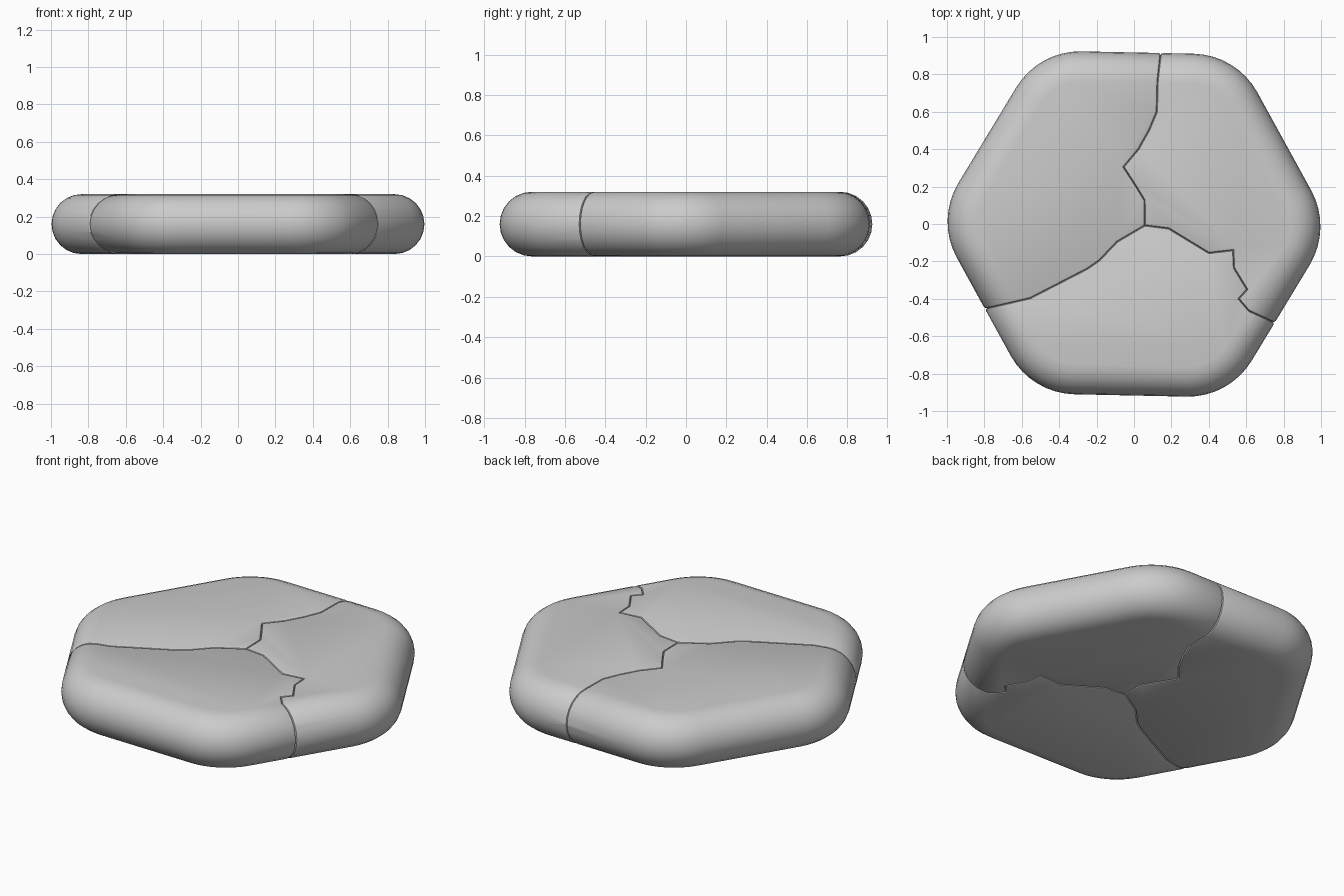
import bpy, bmesh
from math import sin, cos, pi, radians

if "Cube" in bpy.data.objects:
    bpy.data.objects.remove(bpy.data.objects["Cube"])

HEIGHT, APOTHEM, CORNER_R = 0.32, 0.917, 0.40
TURN = radians(-1.2)
EDGE_R = HEIGHT / 2

# Crack paths from the centre outwards past the rim
HUB = (0.058, -0.008)
NORTH = [HUB, (0.056, 0.128), (0.01, 0.203), (-0.056, 0.305), (0.024, 0.40), (0.08, 0.50),
         (0.122, 0.60), (0.126, 0.765), (0.143, 0.914), (0.17, 1.2)]
WEST = [HUB, (-0.09, -0.095), (-0.185, -0.195), (-0.25, -0.24), (-0.555, -0.397),
        (-0.79, -0.452), (-1.2, -0.548)]
EAST = [HUB, (0.185, -0.024), (0.40, -0.155), (0.53, -0.14), (0.535, -0.235), (0.605, -0.35),
        (0.56, -0.40), (0.615, -0.465), (0.735, -0.52), (1.2, -0.733)]


def new_object(name, bm):
    bmesh.ops.recalc_face_normals(bm, faces=bm.faces)
    mesh = bpy.data.meshes.new(name)
    bm.to_mesh(mesh)
    bm.free()
    ob = bpy.data.objects.new(name, mesh)
    bpy.context.collection.objects.link(ob)
    return ob


def hex_ring(inset, segs=8):
    """Hexagon with rounded corners, offset inwards."""
    pts, r, d = [], CORNER_R - inset, (APOTHEM - CORNER_R) / cos(pi / 6)
    for k in range(6):
        mid = TURN + k * pi / 3
        for i in range(segs + 1):
            a = mid + (i / segs - 0.5) * pi / 3
            pts.append((d * cos(mid) + r * cos(a), d * sin(mid) + r * sin(a)))
    return pts


def slab(name, layers=12):
    """Whole stone with a half-round rim."""
    bm = bmesh.new()
    rings = []
    for i in range(layers + 1):
        t = -pi / 2 + pi * i / layers
        z = EDGE_R + EDGE_R * sin(t)
        rings.append([bm.verts.new((x, y, z)) for x, y in hex_ring(EDGE_R * (1 - cos(t)))])
    n = len(rings[0])
    for lo, hi in zip(rings, rings[1:]):
        for i in range(n):
            j = (i + 1) % n
            bm.faces.new((lo[i], lo[j], hi[j], hi[i]))
    bm.faces.new(rings[0][::-1])
    bm.faces.new(rings[-1])
    return new_object(name, bm)


def sector(name, path_a, path_b, far):
    """Upright prism between two cracks."""
    bm = bmesh.new()
    outline = path_a + far + path_b[:0:-1]
    face = bm.faces.new([bm.verts.new((x, y, -0.5)) for x, y in outline])
    ext = bmesh.ops.extrude_face_region(bm, geom=[face])
    bmesh.ops.translate(bm, vec=(0, 0, 1.5),
                        verts=[v for v in ext["geom"] if isinstance(v, bmesh.types.BMVert)])
    return new_object(name, bm)


def stone_piece(name, path_a, path_b, far):
    """Cut one piece from the slab and soften its broken edges."""
    ob = slab(name)
    cutter = sector("cutter", path_a, path_b, far)
    mod = ob.modifiers.new("cut", "BOOLEAN")
    mod.operation, mod.solver, mod.object = "INTERSECT", "EXACT", cutter
    bm = bmesh.new()
    bm.from_object(ob, bpy.context.evaluated_depsgraph_get())
    ob.modifiers.clear()
    bpy.data.objects.remove(cutter)
    bmesh.ops.remove_doubles(bm, verts=bm.verts, dist=0.001)
    bm.normal_update()
    wall = {f for f in bm.faces if abs(f.normal.z) < 0.01}
    broken = [e for e in bm.edges if sum(f in wall for f in e.link_faces) == 1]
    bmesh.ops.bevel(bm, geom=broken, offset=0.013, segments=2, profile=0.5,
                    affect="EDGES", clamp_overlap=False)
    bm.to_mesh(ob.data)
    bm.free()
    bpy.context.view_layer.objects.active = ob
    ob.select_set(True)
    bpy.ops.object.shade_smooth_by_angle(angle=radians(35))
    ob.select_set(False)


# Three broken pieces of the stone
stone_piece("stone_left", NORTH, WEST, [(-1.3, 1.2)])
stone_piece("stone_front", WEST, EAST, [(-1.2, -1.3), (1.2, -1.3)])
stone_piece("stone_right", EAST, NORTH, [(1.3, 1.2)])
